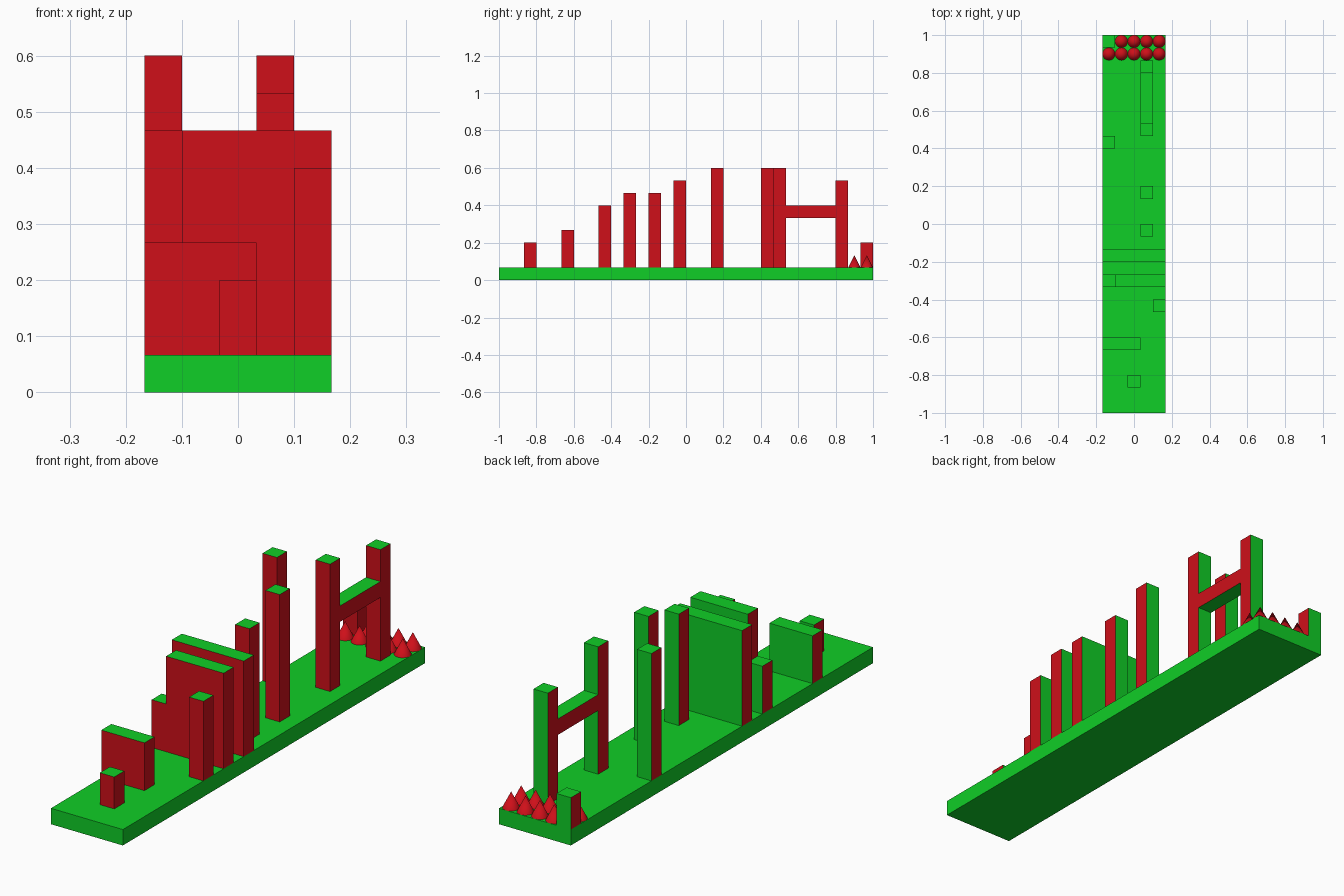
import bpy, bmesh
from mathutils import Matrix, Vector

if "Cube" in bpy.data.objects:
    bpy.data.objects.remove(bpy.data.objects["Cube"])

U = 1 / 15  # size of one grid cell


def material(name, rgb):
    m = bpy.data.materials.new(name)
    m.diffuse_color = (*rgb, 1)
    m.use_nodes = True
    m.node_tree.nodes["Principled BSDF"].inputs["Base Color"].default_value = m.diffuse_color
    return m


GREEN = material("green", (0.005, 0.62, 0.02))
RED = material("red", (0.62, 0.005, 0.01))


def finish(name, bm, mats):
    mesh = bpy.data.meshes.new(name)
    bm.to_mesh(mesh)
    bm.free()
    for m in mats:
        mesh.materials.append(m)
    ob = bpy.data.objects.new(name, mesh)
    bpy.context.collection.objects.link(ob)
    return ob


def block(name, x0, x1, y0, y1, z0, z1, red_sides=True):
    """Box in grid cells, x from the left edge and y from the front edge."""
    lo = Vector((x0 - 2.5, y0 - 15, z0)) * U
    hi = Vector((x1 - 2.5, y1 - 15, z1)) * U
    bm = bmesh.new()
    bmesh.ops.create_cube(bm, size=1, matrix=Matrix.Translation((lo + hi) / 2)
                          @ Matrix.Diagonal((*(hi - lo), 1)))
    bm.normal_update()
    # Front, left and right faces are red; back, top and bottom stay green
    for f in bm.faces:
        f.material_index = int(red_sides and (abs(f.normal.x) > 0.5 or f.normal.y < -0.5))
    return finish(name, bm, (GREEN, RED))


# Ground slab
block("base_slab", 0, 5, 0, 30, 0, 1, red_sides=False)

# Obstacles standing on the slab: name, x0, x1, y0, top
obstacles = [
    ("short_post", 2, 3, 2, 3),
    ("low_wall", 0, 3, 5, 4),
    ("right_post", 4, 5, 8, 6),
    ("front_wall_step", 0, 1, 10, 4),
    ("front_wall", 1, 5, 10, 7),
    ("rear_wall", 0, 5, 12, 7),
    ("middle_post", 3, 4, 14, 8),
    ("tall_post", 3, 4, 17, 9),
    ("tall_left_post", 0, 1, 21, 9),
    ("bridge_front_post", 3, 4, 22, 9),
    ("bridge_back_post", 3, 4, 27, 8),
    ("end_post", 0, 1, 29, 3),
]
for name, x0, x1, y0, top in obstacles:
    block(name, x0, x1, y0, y0 + 1, 1, top)

# Beam between the bridge posts
block("bridge_beam", 3, 4, 23, 27, 5, 6)

# Two rows of spikes, the end post taking the back left cell
for row in (28, 29):
    for col in range(row - 28, 5):
        bm = bmesh.new()
        bmesh.ops.create_cone(bm, cap_ends=True, segments=32, radius1=U / 2, radius2=0,
                              depth=U, matrix=Matrix.Translation(
                                  ((col - 2) * U, (row - 14.5) * U, 1.5 * U)))
        ob = finish("spike", bm, (RED,))
        bpy.ops.object.select_all(action='DESELECT')
        ob.select_set(True)
        bpy.context.view_layer.objects.active = ob
        bpy.ops.object.shade_smooth_by_angle()
